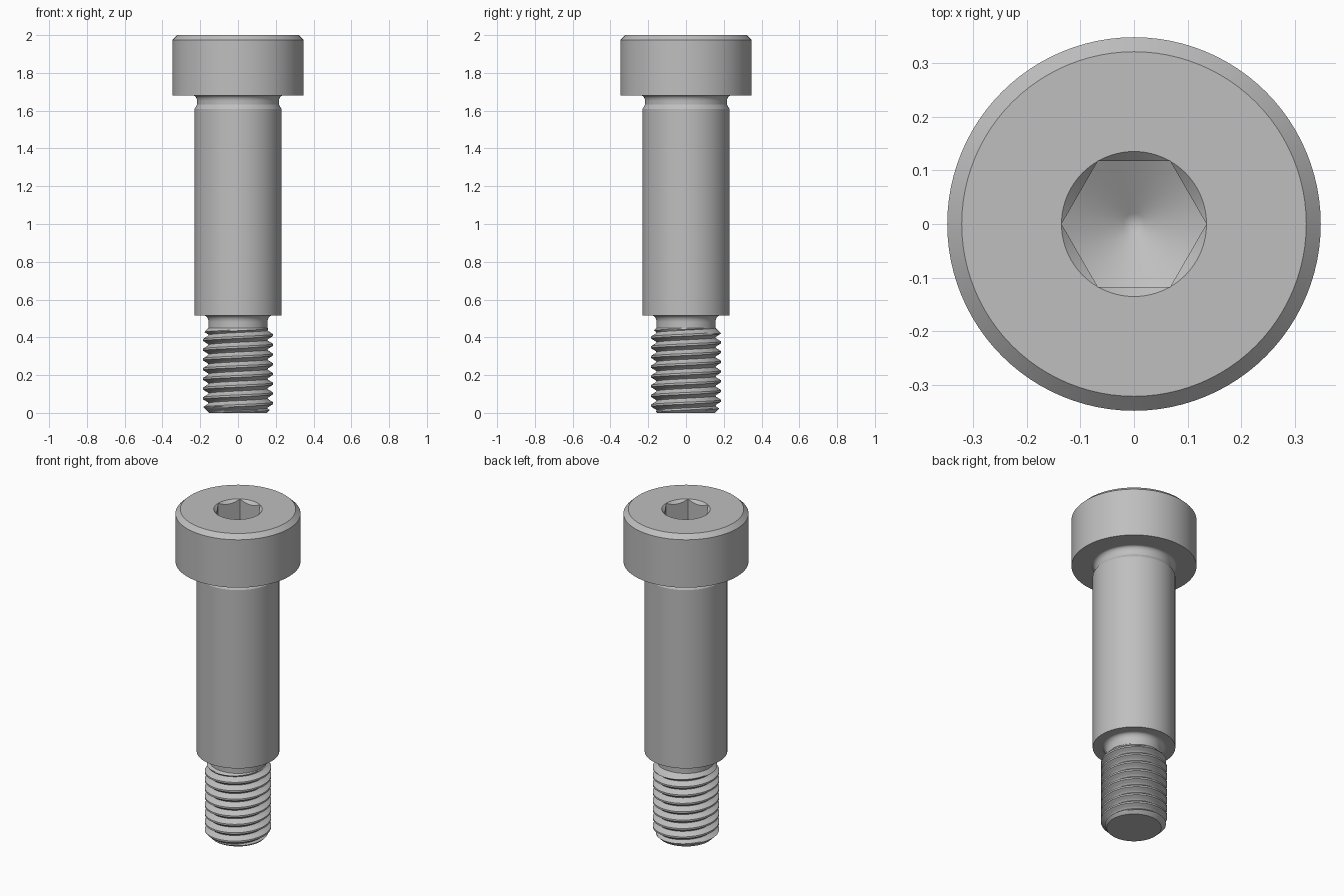
import bpy
import bmesh
from math import cos, sin, pi, radians, tan

if "Cube" in bpy.data.objects:
    bpy.data.objects.remove(bpy.data.objects["Cube"], do_unlink=True)

COLS = 96
steel = bpy.data.materials.new("steel grey")
steel.use_nodes = True
colour = (0.52, 0.52, 0.52, 1)
steel.diffuse_color = colour
steel.node_tree.nodes["Principled BSDF"].inputs["Base Color"].default_value = colour


def revolve(name, rows, point, cap_bottom=False):
    """Skin a grid of rows around z; point(row, angle) gives (radius, height)."""
    bm = bmesh.new()
    grid = []
    for row in rows:
        ring = []
        for c in range(COLS + 1):
            a = 2 * pi * c / COLS
            r, z = point(row, a)
            ring.append(bm.verts.new((r * cos(a), r * sin(a), z)))
        grid.append(ring)
    for low, high in zip(grid, grid[1:]):
        for c in range(COLS):
            bm.faces.new((low[c], low[c + 1], high[c + 1], high[c]))
    bmesh.ops.remove_doubles(bm, verts=bm.verts, dist=0.0002)
    if cap_bottom:
        rim = [e for e in bm.edges if e.is_boundary and all(v.co.z < 0.001 for v in e.verts)]
        bmesh.ops.holes_fill(bm, edges=rim, sides=0)
    bmesh.ops.recalc_face_normals(bm, faces=bm.faces)
    mesh = bpy.data.meshes.new(name)
    bm.to_mesh(mesh)
    bm.free()
    mesh.materials.append(steel)
    obj = bpy.data.objects.new(name, mesh)
    bpy.context.collection.objects.link(obj)
    bpy.ops.object.select_all(action="DESELECT")
    obj.select_set(True)
    bpy.context.view_layer.objects.active = obj
    bpy.ops.object.shade_smooth_by_angle(angle=radians(30))
    return obj


def fillet(r, z, dr, dz, steps=8):
    """Quarter-ellipse leaving a vertical wall and flaring outward."""
    return [(r + dr * (1 - cos(t)), z + dz * sin(t))
            for t in (pi / 2 * i / steps for i in range(steps + 1))]


# Helical thread with chamfered tip and runout
PITCH, CREST, ROOT, TOP = 0.0515, 0.185, 0.156, 0.45
STEPS = 10


def thread_point(row, a):
    z = min(max(PITCH * (row / STEPS + a / (2 * pi)), 0), TOP)
    tooth = abs((row % STEPS) / STEPS - 0.5) * 2
    r = ROOT + (CREST - ROOT) * min(max((tooth - 0.1) / 0.7, 0), 1)
    r = min(r, 0.152 + z, ROOT + (TOP - z))
    return r, z


turns = int(TOP / PITCH) + 2
revolve("thread", range(-STEPS, turns * STEPS), thread_point, cap_bottom=True)

# Shoulder with the reliefs at both ends
SHAFT = 0.23
neck = [(ROOT, TOP)] + fillet(ROOT, 0.48, 0.025, 0.035)
relief = [(SHAFT, 0.515), (SHAFT, 1.61), (0.217, 1.632)]
profile = neck + relief + fillet(0.217, 1.65, 0.02, 0.03)
revolve("shoulder", profile, lambda p, a: p)

# Head with chamfered rim and hexagonal socket
FLAT = 0.117
RIM = FLAT / cos(pi / 6)
FLOOR = 1.762


def hex_radius(a):
    return FLAT / cos(a % (pi / 3) - pi / 6)


def head_point(row, a):
    r = hex_radius(a)
    if row == "socket bevel":
        return r, 2 - (RIM - r)
    if row == "socket base":
        return r, FLOOR + r * tan(pi / 6)
    if row == "socket cone":
        return 0.02, FLOOR + 0.02 * tan(pi / 6)
    return row


head_rows = [(0.237, 1.68), (0.348, 1.68), (0.348, 1.974), (0.321, 2), (RIM, 2),
             "socket bevel", "socket base", "socket cone", (0, FLOOR)]
revolve("head", head_rows, head_point)
